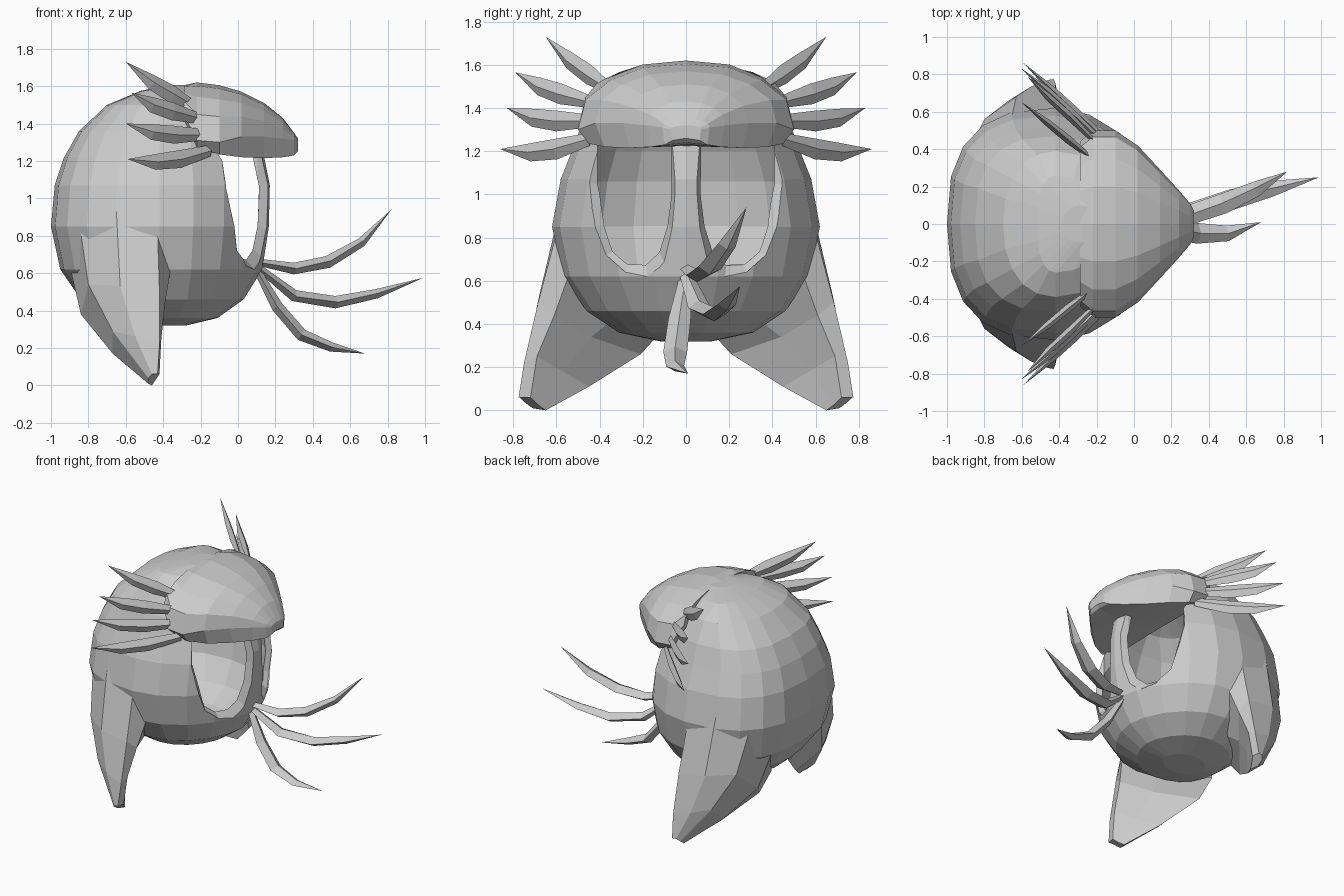
import bpy, bmesh, math
from mathutils import Vector

if "Cube" in bpy.data.objects:
    bpy.data.objects.remove(bpy.data.objects["Cube"])


def loft(name, rings, cap_start=True, cap_end=True):
    """Skin a list of closed rings; a one-point ring makes a tip."""
    bm = bmesh.new()
    vs = [[bm.verts.new(p) for p in r] for r in rings]
    for a, b in zip(vs, vs[1:]):
        n = len(a)
        for i in range(n):
            j = (i + 1) % n
            if len(b) == 1:
                bm.faces.new((a[i], a[j], b[0]))
            else:
                bm.faces.new((a[i], a[j], b[j], b[i]))
    if cap_start:
        bm.faces.new(vs[0])
    if cap_end and len(vs[-1]) > 2:
        bm.faces.new(vs[-1])
    bmesh.ops.recalc_face_normals(bm, faces=bm.faces)
    me = bpy.data.meshes.new(name)
    bm.to_mesh(me)
    bm.free()
    ob = bpy.data.objects.new(name, me)
    bpy.context.collection.objects.link(ob)
    return ob


def flip(rings, s):
    return [[(p[0], p[1] * s, p[2]) for p in r] for r in rings]


def spike(name, path, widths, up, ratio, s=1):
    """Diamond-section blade along a path, ending in a point."""
    pts = [Vector(p) for p in path]
    rings = []
    for i, w in enumerate(widths):
        t = (pts[i + 1] - pts[max(i - 1, 0)]).normalized()
        side = t.cross(Vector(up)).normalized()
        wide = side.cross(t).normalized()
        rings.append([pts[i] + wide * w, pts[i] + side * w * ratio,
                      pts[i] - wide * w, pts[i] - side * w * ratio])
    rings.append([pts[-1]])
    return loft(name, flip(rings, s))


# Hollow head: egg-shaped rings (z, back x, front x, half width), boxier at the back
head_rings = [(.32, -.58, -.28, .12), (.36, -.72, -.11, .31), (.46, -.84, .03, .46),
              (.62, -.95, .13, .57), (.85, -1.0, .165, .62), (1.07, -.98, .17, .58),
              (1.22, -.93, .14, .52), (1.36, -.85, .10, .47), (1.5, -.70, .0, .39),
              (1.575, -.52, -.1, .26), (1.605, -.38, -.18, .1)]
rings = []
for z, xb, xf, w in head_rings:
    xm = max(-.42, (xb + xf) / 2) if z < .5 or z > 1.6 else min(-.42, xf - .1)
    back = .76 if .5 < z < 1.4 else .9
    ring = []
    for i in range(20):
        a = 2 * math.pi * i / 20
        c, s = math.cos(a), math.sin(a)
        if c > 0:
            x, p = xm + c * (xf - xm), 1.15
        else:
            x, p = xm - abs(c) ** back * (xm - xb), back
        ring.append((x, w * math.copysign(abs(s) ** p, s), z))
    rings.append(ring)
head = loft("head_shell", rings)
sol = head.modifiers.new("wall", "SOLIDIFY")
sol.thickness = .045
sol.offset = -1

# Eye openings with a bevelled rim
outer = [(.46, 1.3), (.455, 1.05), (.42, .85), (.37, .72), (.28, .64),
         (.18, .62), (.10, .68), (.06, .82), (.045, 1.0), (.045, 1.3)]
inner = [(.41, 1.28), (.41, 1.05), (.37, .86), (.33, .74), (.26, .69),
         (.19, .69), (.13, .75), (.085, .87), (.07, 1.0), (.07, 1.28)]


def skin_x(y, z):
    return .17 - 1.15 * y * y - .25 * max(0, .85 - z)


eye = [[(.5, y, z) for y, z in outer],
       [(skin_x(y, z) + .01, y, z) for y, z in outer],
       [(skin_x(y, z) - .06, y, z) for y, z in inner],
       [(-.32, y, z) for y, z in inner]]
cutters = []
for s in (1, -1):
    cut = loft("eye_cutter", flip(eye, s))
    cut.hide_render = True
    cutters.append(cut)
    m = head.modifiers.new("eye", "BOOLEAN")
    m.operation = "DIFFERENCE"
    m.solver = "EXACT"
    m.object = cut
bpy.context.view_layer.objects.active = head
head.select_set(True)
for m in list(head.modifiers):
    bpy.ops.object.modifier_apply(modifier=m.name)
for cut in cutters:
    bpy.data.objects.remove(cut)

# Brow hood: arches along x (x, half width, top z, belt z, bottom z)
arch = [(.4, .94), (.7, .75), (.93, .45), (1, 0)]
brow = [(-.29, .44, 1.605, 1.45, 1.40), (-.22, .50, 1.62, 1.31, 1.27),
        (-.1, .50, 1.605, 1.30, 1.235), (.02, .42, 1.57, 1.33, 1.22),
        (.14, .29, 1.51, 1.33, 1.215), (.24, .18, 1.43, 1.32, 1.22),
        (.30, .11, 1.35, 1.31, 1.23), (.32, .07, 1.32, 1.30, 1.25)]
rings = []
for x, w, t, k, b in brow:
    half = [(y * w, k + h * (t - k)) for y, h in arch] + [(.9 * w, b)]
    rings.append([(x, 0, t)] + [(x, y, z) for y, z in half] + [(x, 0, b + .01)]
                 + [(x, -y, z) for y, z in reversed(half)])
loft("brow", rings)

# Drooping rear flaps: outer front edge, outer face, rear, inner edge, inner face
flap = [[(-.43, .60, .82), (-.65, .585, .93), (-.86, .44, .95), (-.90, .28, .64),
         (-.76, .10, .38), (-.50, .35, .41), (-.36, .545, .62)],
        [(-.42, .685, .50), (-.63, .68, .53), (-.80, .56, .54), (-.84, .37, .38),
         (-.74, .21, .26), (-.54, .44, .34), (-.39, .61, .44)],
        [(-.42, .75, .22), (-.55, .735, .26), (-.67, .66, .29), (-.67, .53, .17),
         (-.60, .45, .11), (-.50, .57, .18), (-.41, .69, .25)],
        [(-.43, .775, .06), (-.46, .77, .06), (-.48, .75, .04), (-.48, .71, .01),
         (-.46, .65, 0), (-.44, .69, .03), (-.42, .72, .06)]]

# Crest feathers: base, belly, shoulder, tip
feathers = [[(-.25, .37, 1.50), (-.35, .45, 1.555), (-.46, .54, 1.62), (-.60, .65, 1.73)],
            [(-.22, .45, 1.43), (-.35, .58, 1.465), (-.46, .68, 1.50), (-.57, .79, 1.565)],
            [(-.18, .45, 1.34), (-.34, .60, 1.34), (-.46, .71, 1.355), (-.60, .83, 1.40)],
            [(-.15, .45, 1.255), (-.31, .60, 1.21), (-.44, .72, 1.195), (-.59, .86, 1.21)]]
for s, side in ((1, "left"), (-1, "right")):
    loft("flap_" + side, flip(flap, s), cap_start=False)
    for k, path in enumerate(feathers):
        spike(f"feather_{side}_{k + 1}", path, [.03, .048, .042], (0, 0, 1), .45, s)

# Three curling whiskers at the chin
whiskers = [[(.10, 0, .66), (.30, .05, .625), (.48, .11, .66), (.66, .19, .765), (.82, .28, .94)],
            [(.11, 0, .63), (.30, .06, .48), (.52, .13, .445), (.74, .19, .49), (.99, .25, .575)],
            [(.10, 0, .62), (.21, -.03, .42), (.34, -.05, .27), (.50, -.05, .205), (.68, .01, .17)]]
for k, path in enumerate(whiskers):
    spike(f"whisker_{k + 1}", path, [.03, .052, .055, .042], (0, 1, 0), .6)
